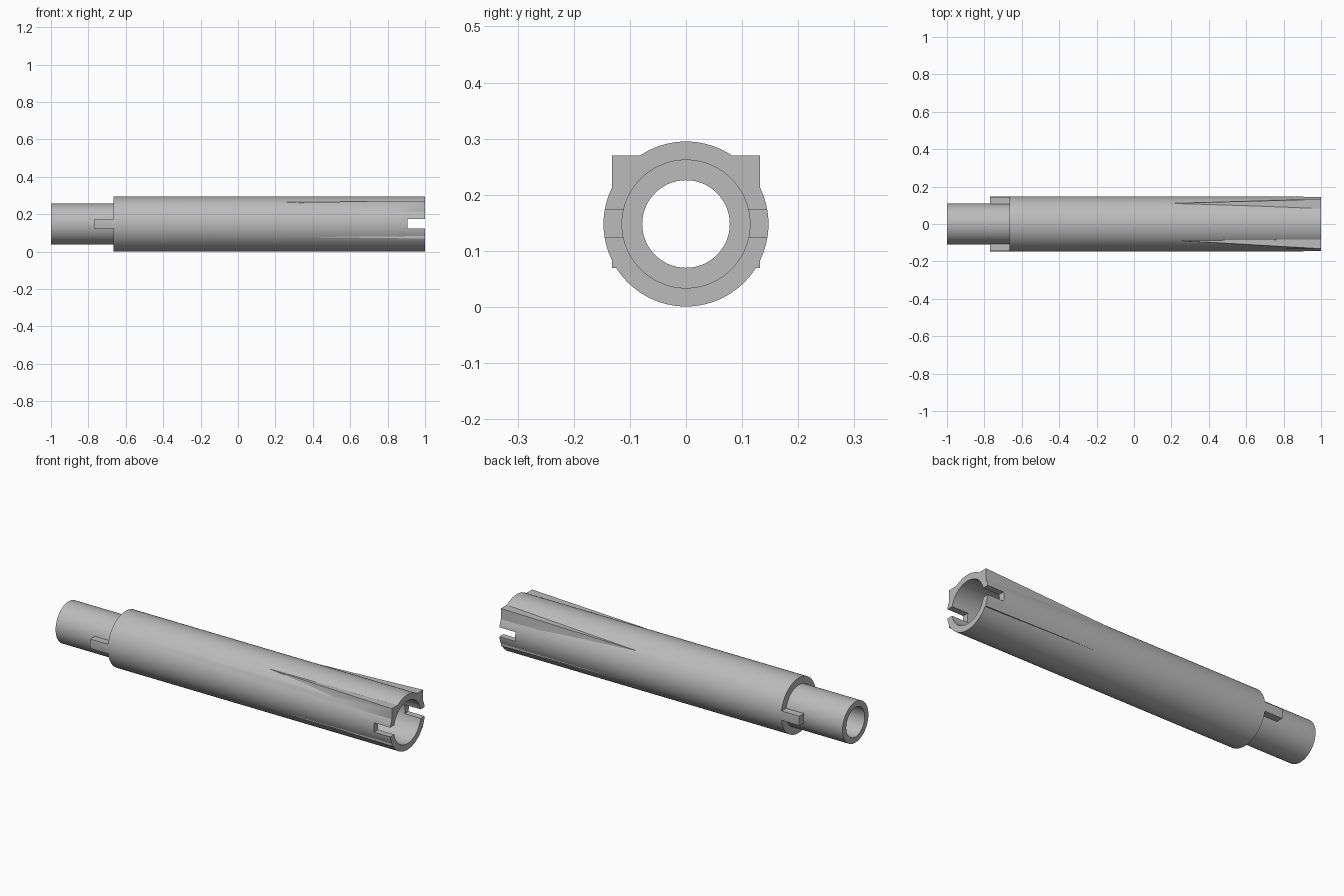
import bpy, bmesh, math
from mathutils import Matrix

cube = bpy.data.objects.get("Cube")
if cube:
    bpy.data.objects.remove(cube, do_unlink=True)

AXIS_Z = 0.148
R_BODY, R_TENON, R_HOLE, R_SOCKET = 0.147, 0.109, 0.078, 0.114

grey = bpy.data.materials.new("plain grey")
grey.use_nodes = True
colour = (0.5, 0.5, 0.5, 1)
grey.diffuse_color = colour
grey.node_tree.nodes["Principled BSDF"].inputs["Base Color"].default_value = colour


def make_object(name, bm):
    bmesh.ops.recalc_face_normals(bm, faces=bm.faces)
    mesh = bpy.data.meshes.new(name)
    bm.to_mesh(mesh)
    bm.free()
    mesh.materials.append(grey)
    obj = bpy.data.objects.new(name, mesh)
    bpy.context.collection.objects.link(obj)
    return obj


def rod(name, radius, x0, x1):
    """Solid cylinder along x on the tube axis."""
    bm = bmesh.new()
    place = Matrix.Translation(((x0 + x1) / 2, 0, AXIS_Z)) @ Matrix.Rotation(math.pi / 2, 4, "Y")
    bmesh.ops.create_cone(bm, cap_ends=True, segments=96, radius1=radius,
                          radius2=radius, depth=x1 - x0, matrix=place)
    return make_object(name, bm)


def hull(name, points):
    """Convex solid around a few corner points."""
    bm = bmesh.new()
    for p in points:
        bm.verts.new(p)
    bmesh.ops.convex_hull(bm, input=bm.verts)
    return make_object(name, bm)


def combine(target, other, operation):
    mod = target.modifiers.new(operation.lower(), "BOOLEAN")
    mod.operation = operation
    mod.solver = "EXACT"
    mod.object = other
    bpy.context.view_layer.objects.active = target
    bpy.ops.object.modifier_apply(modifier=mod.name)
    bpy.data.objects.remove(other, do_unlink=True)


# Main sleeve with the thinner tenon at its -x end
tube = rod("slotted_tube", R_BODY, -0.665, 1)
combine(tube, rod("tenon", R_TENON, -1, -0.6), "UNION")

# Tapered wings: (top start), (bottom start) as x, y, z for each side
starts = {-1: ((0.25, 0.089, 0.265), (0.22, 0.129, 0.08)),
          1: ((0.22, 0.111, 0.246), (0.22, 0.129, 0.08))}
for side, (top, bottom) in starts.items():
    points = [(1, side * y, z) for y in (0.06, 0.132) for z in (0.07, 0.27)]
    for x, y, z in (top, bottom):
        points += [(x, side * y, z), (x, side * 0.06, z)]
    combine(tube, hull("wing", points), "UNION")

# Locating keys beside the tenon
for side in (-1, 1):
    section = [(y, dz) for y in (0.095, 0.1445) for dz in (-0.025, 0.025)] + [(R_BODY - 0.0002, 0)]
    points = [(x, side * y, AXIS_Z + dz) for x in (-0.77, -0.655) for y, dz in section]
    combine(tube, hull("key", points), "UNION")

# Through hole, wider socket, and the notch across the open end
combine(tube, rod("hole_cutter", R_HOLE, -1.1, 1.1), "DIFFERENCE")
combine(tube, rod("socket_cutter", R_SOCKET, 0.66, 1.1), "DIFFERENCE")
notch = [(x, y, z) for x in (0.905, 1.1) for y in (-0.3, 0.3) for z in (0.125, 0.174)]
combine(tube, hull("notch_cutter", notch), "DIFFERENCE")

# Smooth round surfaces, sharp rims
bpy.ops.object.select_all(action="DESELECT")
tube.select_set(True)
bpy.context.view_layer.objects.active = tube
bpy.ops.object.shade_smooth_by_angle(angle=math.radians(20))
